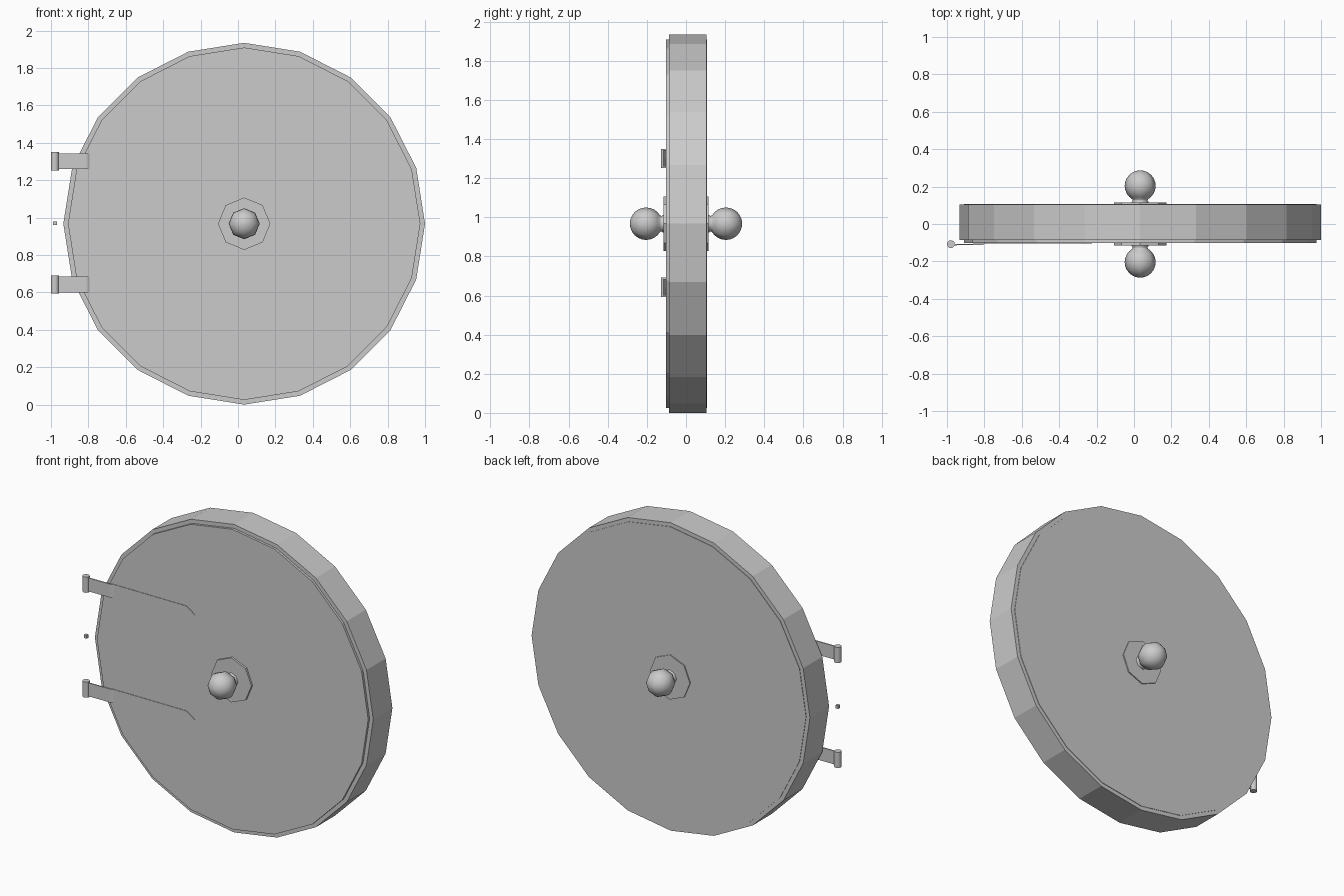
import bpy, bmesh
from math import sin, cos, pi, radians

if "Cube" in bpy.data.objects:
    bpy.data.objects.remove(bpy.data.objects["Cube"])

CX, CZ, R = 0.033, 0.967, 0.967


def finish(name, bm, smooth=False):
    bmesh.ops.recalc_face_normals(bm, faces=bm.faces)
    me = bpy.data.meshes.new(name)
    bm.to_mesh(me)
    bm.free()
    ob = bpy.data.objects.new(name, me)
    bpy.context.collection.objects.link(ob)
    if smooth:
        bpy.context.view_layer.objects.active = ob
        ob.select_set(True)
        bpy.ops.object.shade_smooth_by_angle(angle=radians(50))
        ob.select_set(False)
    return ob


def lathe(name, profile, n, smooth=False):
    """Revolve (radius, y) points around the door's y axis."""
    bm = bmesh.new()
    rings = [[bm.verts.new((CX + r * sin(2 * pi * i / n), y, CZ + r * cos(2 * pi * i / n)))
              for i in range(n)] for r, y in profile]
    for a, b in zip(rings, rings[1:]):
        for i in range(n):
            j = (i + 1) % n
            bm.faces.new((a[i], a[j], b[j], b[i]))
    bm.faces.new(rings[0])
    bm.faces.new(rings[-1])
    bmesh.ops.remove_doubles(bm, verts=bm.verts, dist=1e-5)
    return finish(name, bm, smooth)


# Round door slab with slightly raised face panels
lathe("door_panel", [(0.942, -0.101), (0.942, -0.086), (R, -0.086),
                     (R, 0.104), (0.942, 0.104), (0.942, 0.107)], 20)

# Backplate and ball knob on each side
for side, s in (("front", -1), ("back", 1)):
    lathe(side + "_knob_plate", [(0.14, s * 0.095), (0.14, s * 0.114)], 8)
    ball = [(0.083 * sin(a), s * (0.204 - 0.083 * cos(a)))
            for a in [radians(30 + 15 * k) for k in range(10)]] + [(0.002, s * 0.287)]
    lathe(side + "_knob", [(0.052, s * 0.105), (0.04, s * 0.125)] + ball, 8, True)

# Strap hinges: thin pointed strap and barrel
for name, z in (("upper", 1.301), ("lower", 0.642)):
    h = 0.042
    bm = bmesh.new()
    outline = [(-0.98, -0.114, h), (-0.81, -0.112, h), (-0.79, -0.104, h), (-0.285, -0.104, h),
               (-0.225, -0.104, 0), (-0.285, -0.104, -h), (-0.79, -0.104, -h),
               (-0.81, -0.112, -h), (-0.98, -0.114, -h)]
    vs = [bm.verts.new((x, y, z + dz)) for x, y, dz in outline]
    faces = [bm.faces.new([vs[i] for i in f])
             for f in ((0, 1, 7, 8), (1, 2, 6, 7), (2, 3, 5, 6), (3, 4, 5))]
    ext = bmesh.ops.extrude_face_region(bm, geom=faces, use_keep_orig=True)
    for v in ext["geom"]:
        if isinstance(v, bmesh.types.BMVert):
            v.co.y += 0.007
    finish(name + "_hinge_strap", bm)
    bpy.ops.mesh.primitive_cylinder_add(vertices=12, radius=0.021, depth=0.098,
                                        location=(-0.979, -0.108, z))
    bpy.context.object.name = name + "_hinge_barrel"
    bpy.ops.object.shade_smooth_by_angle(angle=radians(40))

# Small pivot block between the hinges
bpy.ops.mesh.primitive_cube_add(size=0.02, location=(-0.979, -0.108, CZ + 0.003))
bpy.context.object.name = "hinge_pivot"
